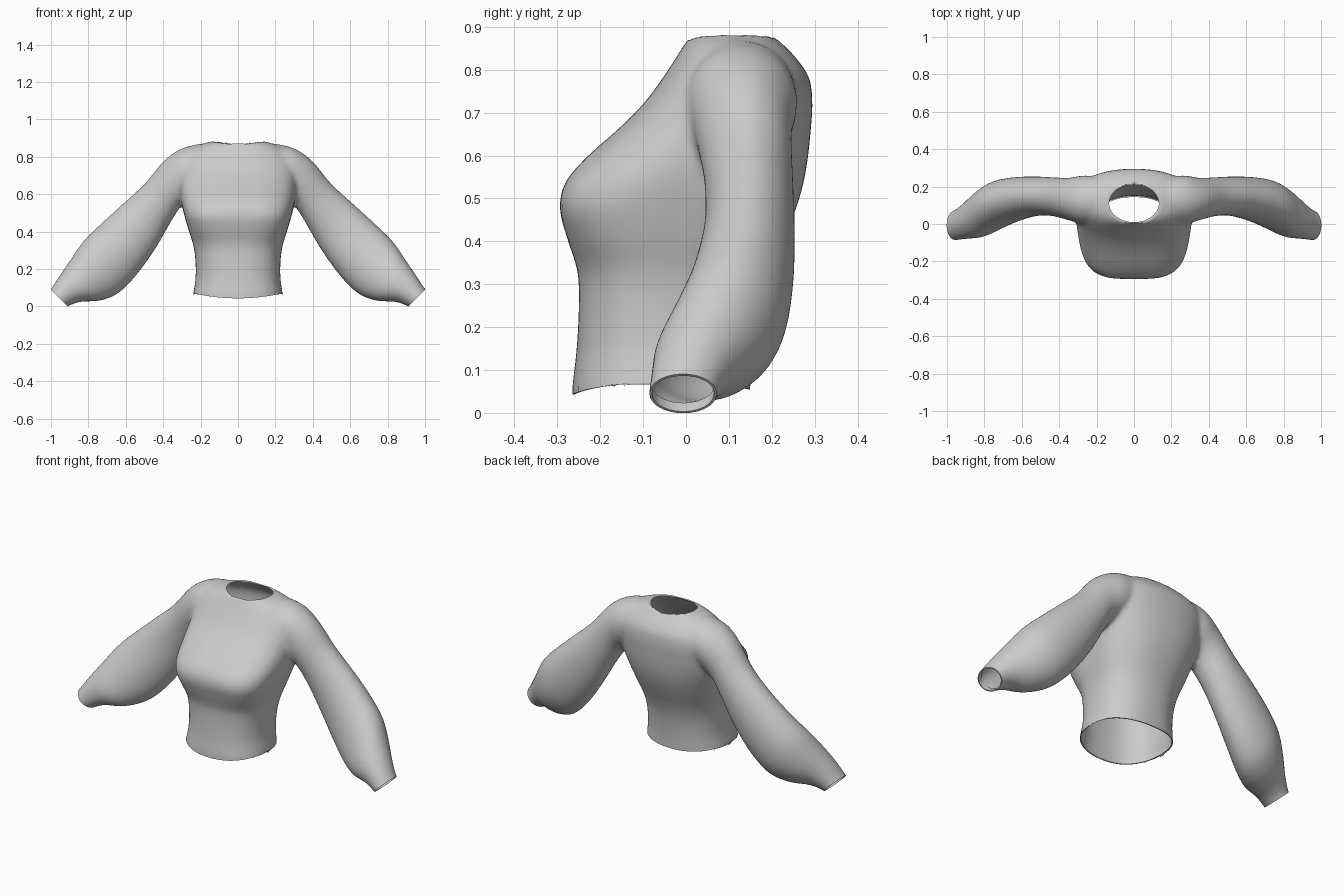
import bpy, bmesh, math
from mathutils import Vector

if "Cube" in bpy.data.objects:
    bpy.data.objects.remove(bpy.data.objects["Cube"])

grey = bpy.data.materials.new("grey cloth")
grey.diffuse_color = (0.6, 0.6, 0.6, 1)
grey.use_nodes = True
grey.node_tree.nodes["Principled BSDF"].inputs["Base Color"].default_value = grey.diffuse_color


def refine(rows, steps=4):
    """Catmull-Rom interpolation of station rows."""
    out = []
    for i in range(len(rows) - 1):
        quad = [rows[max(i - 1, 0)], rows[i], rows[i + 1], rows[min(i + 2, len(rows) - 1)]]
        for s in range(steps):
            t = s / steps
            out.append([0.5 * (2 * b + (c - a) * t + (2 * a - 5 * b + 4 * c - d) * t * t
                               + (3 * b - a - 3 * c + d) * t ** 3) for a, b, c, d in zip(*quad)])
    return out + [rows[-1]]


def loft(bm, rings):
    """Closed skin over a list of rings."""
    loops = [[bm.verts.new(p) for p in ring] for ring in rings]
    n = len(loops[0])
    for a, b in zip(loops, loops[1:]):
        for i in range(n):
            bm.faces.new((a[i], a[(i + 1) % n], b[(i + 1) % n], b[i]))
    bm.faces.new(loops[0][::-1])
    bm.faces.new(loops[-1])


def power(v, e):
    return math.copysign(abs(v) ** (2 / e), v)


def torso_ring(z, w, front, back, mid, e):
    pts = []
    for i in range(64):
        a = math.tau * i / 64
        c, s = math.cos(a), math.sin(a)
        k = e if s < 0 else 2.3
        depth = mid - front if s < 0 else back - mid
        pts.append((w * power(c, k), mid + depth * power(s, k), z))
    return pts


def sleeve_ring(ux, uz, lx, lz, front, back, side):
    pts = []
    for i in range(40):
        a = math.tau * i / 40
        c, s = math.cos(a), math.sin(a)
        pts.append((side * ((ux + lx) / 2 + c * (ux - lx) / 2), (front + back) / 2 + s * (back - front) / 2,
                    (uz + lz) / 2 + c * (uz - lz) / 2))
    return pts


# torso: height, half width, front, back, widest y, front squareness
torso = [
    (-0.03, 0.245, -0.27, 0.15, -0.06, 2.4), (0.06, 0.240, -0.265, 0.15, -0.06, 2.4),
    (0.15, 0.227, -0.255, 0.155, -0.05, 2.4), (0.25, 0.228, -0.25, 0.17, -0.04, 2.5),
    (0.33, 0.24, -0.253, 0.195, -0.02, 2.7), (0.41, 0.265, -0.278, 0.23, 0.0, 3.2),
    (0.48, 0.285, -0.295, 0.258, 0.02, 3.5), (0.54, 0.30, -0.28, 0.275, 0.05, 3.2),
    (0.60, 0.31, -0.228, 0.285, 0.08, 2.8), (0.66, 0.315, -0.16, 0.291, 0.1, 2.6),
    (0.72, 0.315, -0.10, 0.295, 0.12, 2.5), (0.78, 0.30, -0.055, 0.288, 0.12, 2.4),
    (0.83, 0.26, -0.022, 0.255, 0.11, 2.3), (0.865, 0.20, 0.0, 0.22, 0.11, 2.2),
    (0.885, 0.13, 0.02, 0.20, 0.11, 2.0)]
# sleeve: top x z, underside x z, front, back
sleeve = [
    (0.20, 0.87, 0.16, 0.64, 0.01, 0.25), (0.30, 0.845, 0.23, 0.60, 0.0, 0.26),
    (0.395, 0.78, 0.30, 0.54, 0.02, 0.247), (0.50, 0.655, 0.365, 0.44, 0.042, 0.25),
    (0.62, 0.545, 0.44, 0.31, 0.042, 0.254), (0.74, 0.435, 0.54, 0.17, 0.012, 0.25),
    (0.83, 0.345, 0.64, 0.07, -0.03, 0.23), (0.895, 0.25, 0.74, 0.03, -0.07, 0.18),
    (0.95, 0.17, 0.84, 0.024, -0.08, 0.115), (1.003, 0.09, 0.912, -0.002, -0.087, 0.072),
    (1.045, 0.045, 0.955, -0.045, -0.088, 0.07)]

bm = bmesh.new()
loft(bm, [torso_ring(*r) for r in refine(torso)])
for side in (1, -1):
    loft(bm, [sleeve_ring(*r, side) for r in refine(sleeve)])
bmesh.ops.recalc_face_normals(bm, faces=bm.faces)
mesh = bpy.data.meshes.new("sweater")
bm.to_mesh(mesh)
bm.free()
obj = bpy.data.objects.new("sweater", mesh)
bpy.context.collection.objects.link(obj)
bpy.context.view_layer.objects.active = obj
obj.select_set(True)

# fuse the body and sleeves into one soft cloth skin
fuse = obj.modifiers.new("fuse", "REMESH")
fuse.mode = "VOXEL"
fuse.voxel_size = 0.012
soften = obj.modifiers.new("soften", "SMOOTH")
soften.factor = 0.5
soften.iterations = 10
for name in ("fuse", "soften"):
    bpy.ops.object.modifier_apply(modifier=name)

mesh = obj.data
bm = bmesh.new()
bm.from_mesh(mesh)


def trim(point, normal, keep):
    verts = [v for v in bm.verts if keep(v.co)]
    chosen = set(verts)
    edges = [e for e in bm.edges if all(v in chosen for v in e.verts)]
    faces = [f for f in bm.faces if all(v in chosen for v in f.verts)]
    bmesh.ops.bisect_plane(bm, geom=verts + edges + faces, plane_co=point, plane_no=normal, clear_outer=True)


# open the wrists and the waist
for side in (1, -1):
    trim((side * 0.956, 0, 0.045), (side, 0, -1), lambda p: p.x * side > 0.6)
trim((0, 0, 0.058), (0, 0, -1), lambda p: abs(p.x) < 0.4)

# open the neck and round its edge
NX, NY, NC = 0.133, 0.1, 0.11
hole = [f for f in bm.faces if f.calc_center_median().z > 0.8
        and math.hypot(f.calc_center_median().x / NX, (f.calc_center_median().y - NC) / NY) < 1]
bmesh.ops.delete(bm, geom=hole, context="FACES")
rims = [e for e in bm.edges if e.is_boundary]
for v in {v for e in rims for v in e.verts}:
    p = v.co
    if p.z > 0.8:
        a = math.atan2((p.y - NC) / NY, p.x / NX)
        v.co = (NX * math.cos(a), NC + NY * math.sin(a), 0.865 + 0.014 * math.cos(a) ** 2)
    elif abs(p.x) < 0.4:
        p.z = 0.07 - (0.027 if p.y < -0.06 else 0.015) * max(0, 1 - (p.x / 0.24) ** 2)

# turned-in hems at the waist and wrists
for test, centre, inward in (
        (lambda p: abs(p.x) < 0.4 and p.z < 0.2, (0, -0.06, 0.06), (0, 0, 0.03)),
        (lambda p: p.x > 0.6, (0.956, -0.008, 0.045), (-0.02, 0, 0.02)),
        (lambda p: p.x < -0.6, (-0.956, -0.008, 0.045), (0.02, 0, 0.02))):
    edges = [e for e in rims if e.is_valid and test(e.verts[0].co)]
    for gap, shift in ((0.006, Vector()), (0.0, Vector(inward))):
        grown = bmesh.ops.extrude_edge_only(bm, edges=edges)["geom"]
        edges = [g for g in grown if isinstance(g, bmesh.types.BMEdge)]
        for v in (g for g in grown if isinstance(g, bmesh.types.BMVert)):
            v.co += (Vector(centre) - v.co).normalized() * gap + shift

bm.to_mesh(mesh)
bm.free()
mesh.materials.clear()
mesh.materials.append(grey)
bpy.ops.object.shade_smooth_by_angle(angle=math.radians(50))
